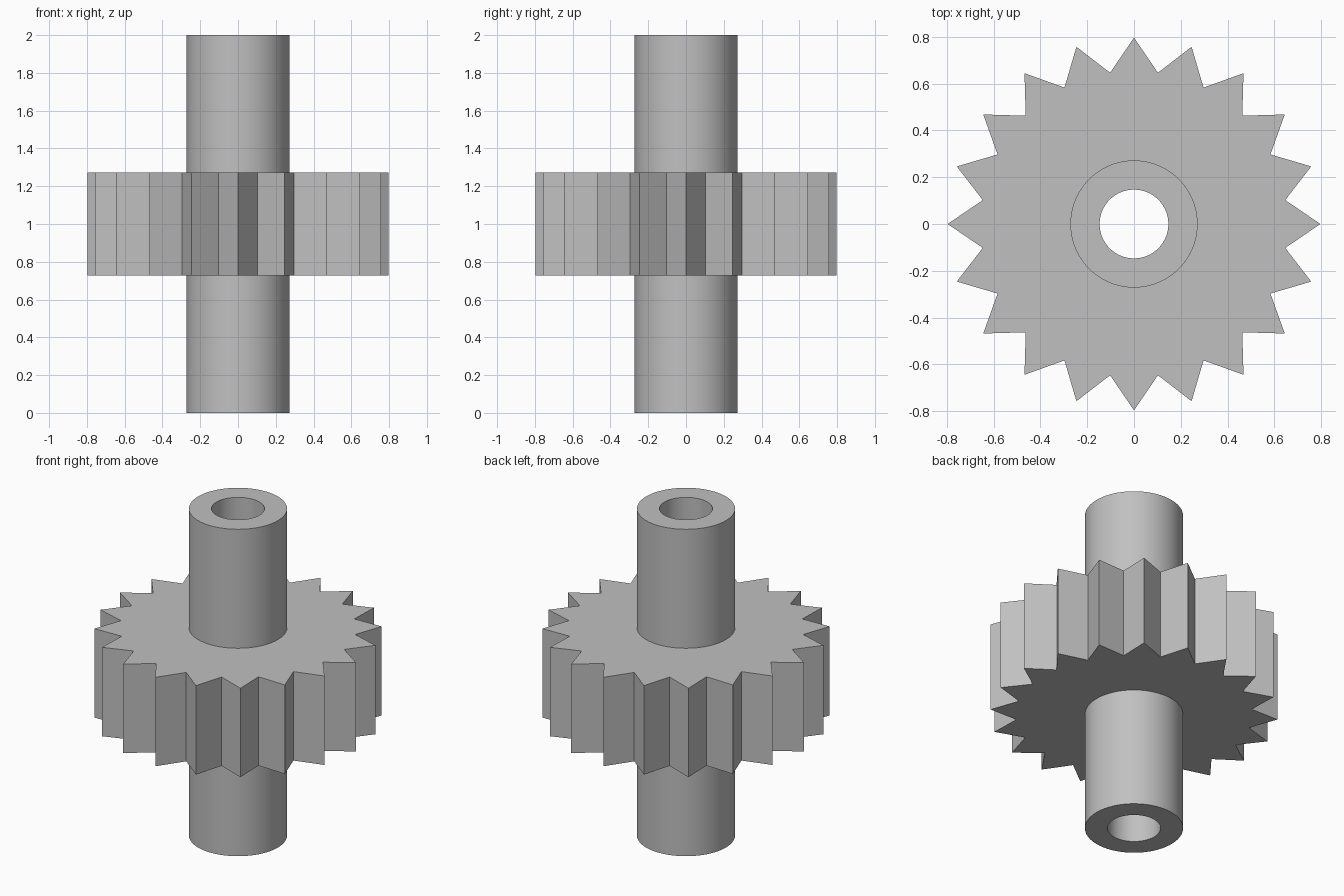
import bpy, bmesh, math

cube = bpy.data.objects.get("Cube")
if cube:
    bpy.data.objects.remove(cube, do_unlink=True)

TEETH = 20
TIP_RADIUS, ROOT_RADIUS = 0.797, 0.655
SHAFT_RADIUS, BORE_RADIUS = 0.272, 0.147
GREY = (0.53, 0.53, 0.53, 1)

metal = bpy.data.materials.new("plain_grey")
metal.use_nodes = True
metal.diffuse_color = GREY
metal.node_tree.nodes["Principled BSDF"].inputs["Base Color"].default_value = GREY


def hollow_prism(name, outer, inner, bottom, top):
    """Ring with one outer radius per step and a round hole, between two heights."""
    bm = bmesh.new()
    count = len(outer)

    def loop(radii, z):
        return [bm.verts.new((r * math.cos(math.tau * i / count),
                              r * math.sin(math.tau * i / count), z))
                for i, r in enumerate(radii)]

    hole = [inner] * count
    loops = [loop(outer, bottom), loop(outer, top), loop(hole, top), loop(hole, bottom)]
    for k, a in enumerate(loops):
        b = loops[(k + 1) % len(loops)]
        for i in range(count):
            j = (i + 1) % count
            bm.faces.new((a[i], a[j], b[j], b[i]))
    bmesh.ops.recalc_face_normals(bm, faces=bm.faces)
    mesh = bpy.data.meshes.new(name)
    bm.to_mesh(mesh)
    bm.free()
    mesh.materials.append(metal)
    obj = bpy.data.objects.new(name, mesh)
    bpy.context.collection.objects.link(obj)
    return obj


# Toothed wheel, its hole tucked just inside the shaft wall
hollow_prism("gear_wheel", [TIP_RADIUS, ROOT_RADIUS] * TEETH, SHAFT_RADIUS - 0.01, 0.728, 1.272)

# Hollow shaft through the wheel
shaft = hollow_prism("hollow_shaft", [SHAFT_RADIUS] * 96, BORE_RADIUS, 0, 2)
bpy.ops.object.select_all(action="DESELECT")
shaft.select_set(True)
bpy.context.view_layer.objects.active = shaft
bpy.ops.object.shade_smooth_by_angle(angle=math.radians(30))
